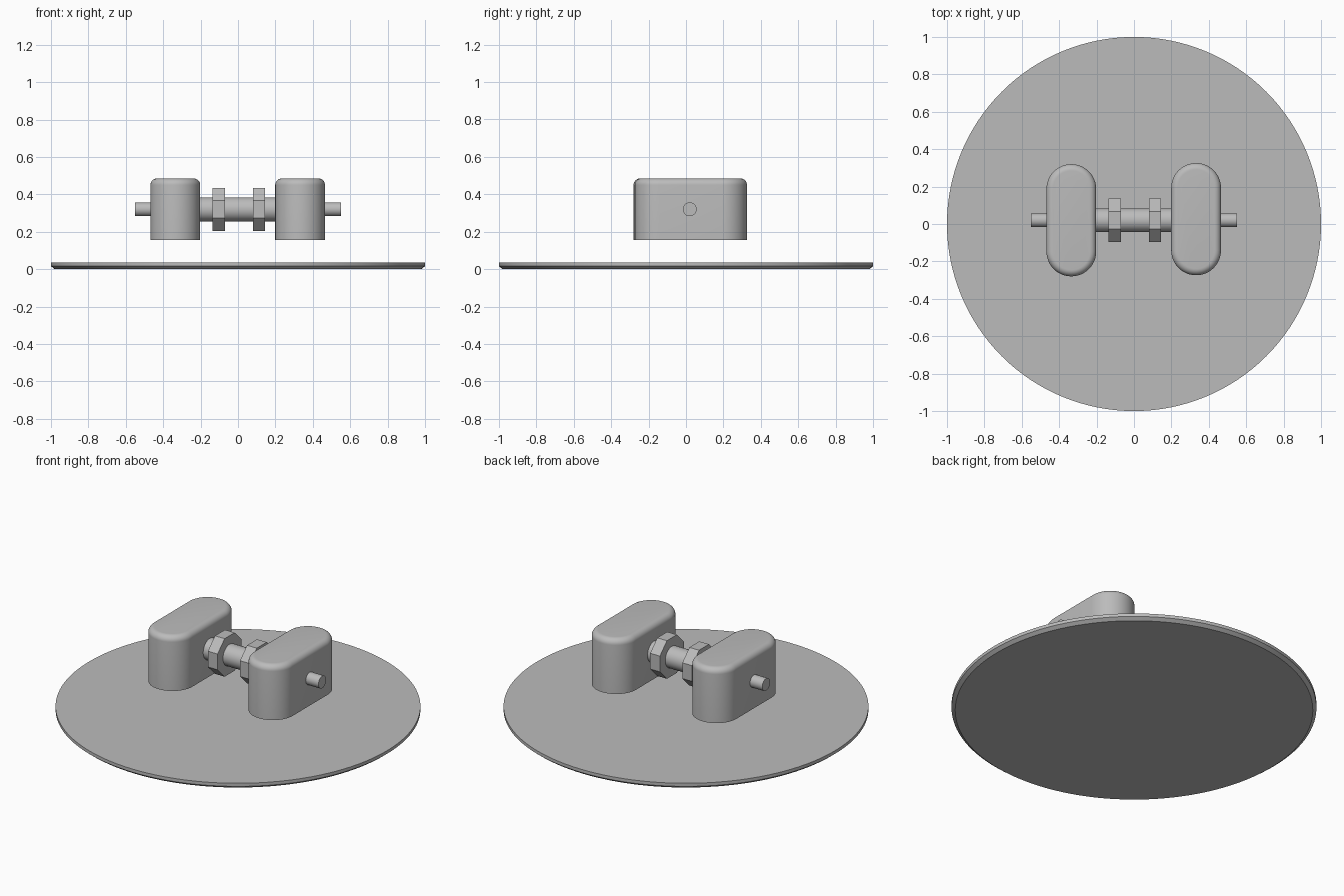
import bpy, math

# Remove the default cube
cube = bpy.data.objects.get("Cube")
if cube:
    bpy.data.objects.remove(cube, do_unlink=True)

GREY = (0.5, 0.5, 0.5, 1)
mat = bpy.data.materials.new("plain_grey")
mat.use_nodes = True
mat.diffuse_color = GREY
mat.node_tree.nodes["Principled BSDF"].inputs["Base Color"].default_value = GREY

AXLE_Y, AXLE_Z = 0.02, 0.32


def circle(radius, count, turn=0.0):
    return [(radius * math.cos(turn + math.tau * i / count),
             radius * math.sin(turn + math.tau * i / count)) for i in range(count)]


def stadium(radius, half_straight, steps=24):
    """Outline with two straight sides along y and round ends."""
    pts = []
    for side in (1, -1):
        for i in range(steps + 1):
            a = math.pi * i / steps
            pts.append((side * radius * math.cos(a),
                        side * (half_straight + radius * math.sin(a))))
    return pts


def loft(name, rings):
    """Solid through equal-length rings of points, capped at both ends."""
    n = len(rings[0])
    verts = [p for ring in rings for p in ring]
    faces = [tuple(range(n))[::-1], tuple(range(len(verts) - n, len(verts)))]
    for r in range(len(rings) - 1):
        for i in range(n):
            j = (i + 1) % n
            faces.append((r * n + i, r * n + j, (r + 1) * n + j, (r + 1) * n + i))
    mesh = bpy.data.meshes.new(name)
    mesh.from_pydata(verts, [], faces)
    mesh.materials.append(mat)
    obj = bpy.data.objects.new(name, mesh)
    bpy.context.collection.objects.link(obj)
    bpy.ops.object.select_all(action='DESELECT')
    obj.select_set(True)
    bpy.context.view_layer.objects.active = obj
    bpy.ops.object.shade_smooth_by_angle(angle=math.radians(30))
    return obj


def bar(name, outline, x0, x1):
    """Prism along x, centred on the axle line."""
    return loft(name, [[(x, AXLE_Y + u, AXLE_Z + v) for u, v in outline]
                       for x in (x0, x1)])


# Base disc with a chamfered lower rim
loft("base_disc", [[(x, y, z) for x, y in circle(r, 128)]
                   for r, z in ((0.98, 0), (1, 0.016), (1, 0.035))])

# Two upright pads with a rounded top edge
RADIUS, STRAIGHT, TOP, ROUND = 0.133, 0.167, 0.485, 0.035
for name, x, y in (("right_pad", -0.335, 0.02), ("left_pad", 0.332, 0.026)):
    levels = [(0, 0.155)]
    for i in range(9):
        a = math.pi / 2 * i / 8
        levels.append((ROUND * (1 - math.cos(a)), TOP - ROUND * (1 - math.sin(a))))
    loft(name, [[(x + u, y + v, z) for u, v in stadium(RADIUS - inset, STRAIGHT)]
                for inset, z in levels])

# Axle, thin through pin and the two octagonal flanges
bar("axle", circle(0.064, 48), -0.22, 0.22)
bar("through_pin", circle(0.037, 32), -0.55, 0.55)
octagon = circle(0.115 / math.cos(math.pi / 8), 8, math.pi / 8)
bar("right_flange", octagon, -0.135, -0.07)
bar("left_flange", octagon, 0.08, 0.145)
